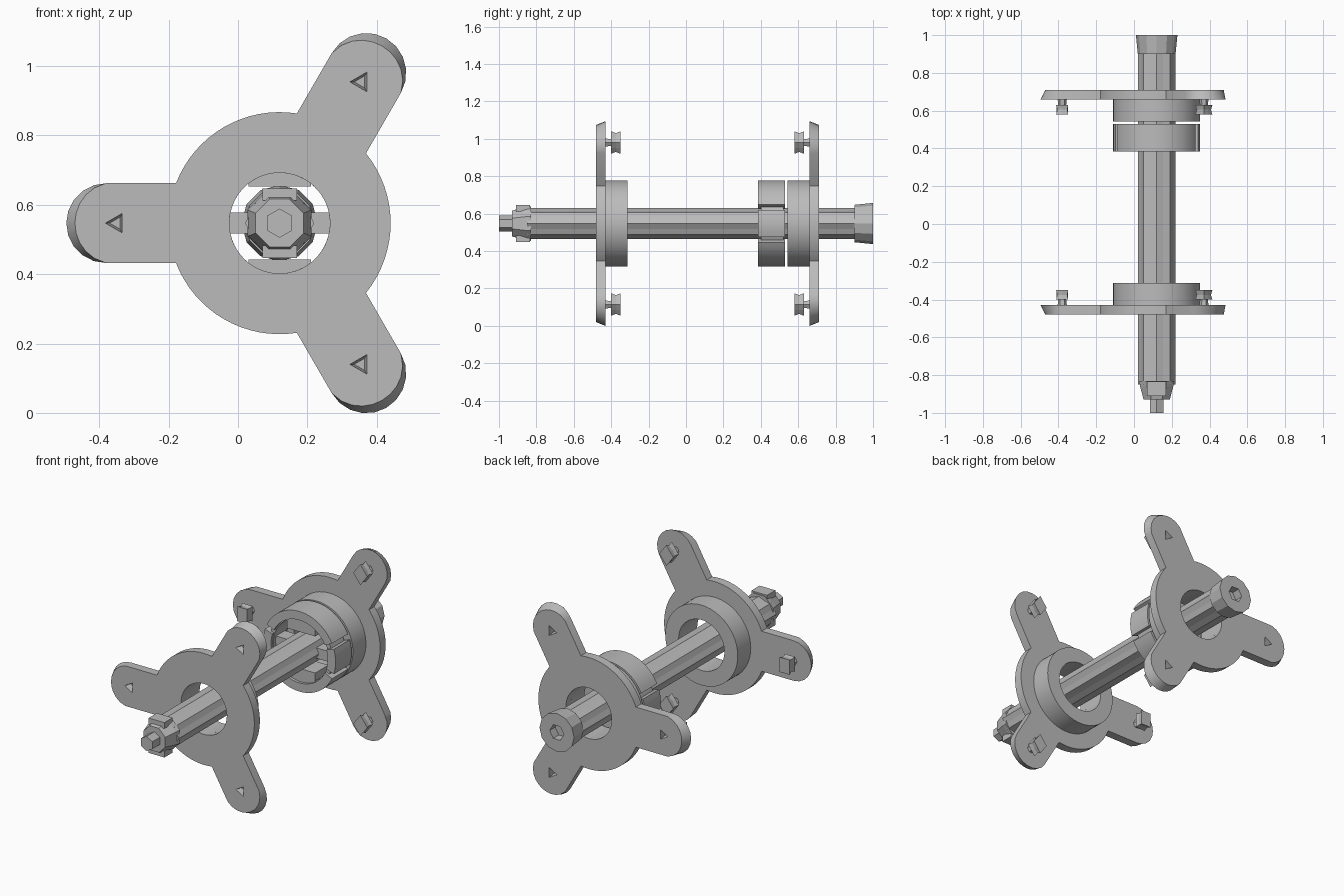
import bpy, bmesh, math
from math import sin, cos, pi, radians

cube = bpy.data.objects.get("Cube")
if cube:
    bpy.data.objects.remove(cube)

CX, CZ = 0.12, 0.547          # position of the shaft axis, which runs along y
ARM_ANGLES = [60, 180, 300]
ARM_REACH, ARM_HALF = 0.5, 0.115
HUB_R, HOLE_R, RING_R = 0.32, 0.145, 0.23

grey = bpy.data.materials.new("plain_grey")
grey.use_nodes = True
colour = (0.5, 0.5, 0.5, 1)
grey.diffuse_color = colour
grey.node_tree.nodes["Principled BSDF"].inputs["Base Color"].default_value = colour


def finish(name, bm, smooth=False):
    bmesh.ops.recalc_face_normals(bm, faces=bm.faces)
    mesh = bpy.data.meshes.new(name)
    bm.to_mesh(mesh)
    bm.free()
    mesh.materials.append(grey)
    ob = bpy.data.objects.new(name, mesh)
    bpy.context.collection.objects.link(ob)
    if smooth:
        bpy.ops.object.select_all(action='DESELECT')
        ob.select_set(True)
        bpy.context.view_layer.objects.active = ob
        bpy.ops.object.shade_smooth_by_angle(angle=radians(20))
    return ob


def bridge(bm, a, b):
    n = len(a)
    for i in range(n):
        bm.faces.new((a[i], a[(i + 1) % n], b[(i + 1) % n], b[i]))


def lathe(name, profile, sides, center=(CX, CZ), flat=(1, 1), turn=0,
          closed=False, smooth=False):
    """Turn (radius, y, odd-point factor) rows about a y axis."""
    bm = bmesh.new()
    loops = []
    for r, y, k in profile:
        loop = []
        for i in range(sides):
            a = radians(turn) + 2 * pi * i / sides
            q = r * (k if i % 2 else 1)
            loop.append(bm.verts.new((center[0] + q * cos(a) * flat[0], y,
                                      center[1] + q * sin(a) * flat[1])))
        loops.append(loop)
    for a, b in zip(loops, loops[1:]):
        bridge(bm, a, b)
    if closed:
        bridge(bm, loops[-1], loops[0])
    else:
        bm.faces.new(loops[0])
        bm.faces.new(loops[-1])
    return finish(name, bm, smooth)


def ring(name, r0, r1, y0, y1):
    rows = [(r0, y0, 1), (r1, y0, 1), (r1, y1, 1), (r0, y1, 1)]
    return lathe(name, rows, 64, closed=True, smooth=True)


def box(name, x, y, z):
    """Box between ranges, x and z measured from the shaft axis."""
    bm = bmesh.new()
    bmesh.ops.create_cube(bm, size=1)
    for v in bm.verts:
        v.co = [lo + (c + 0.5) * (hi - lo) for c, (lo, hi) in zip(v.co, (x, y, z))]
        v.co.x += CX
        v.co.z += CZ
    return finish(name, bm)


def sector(name, r0, r1, y0, y1, start, end, steps):
    """Curved block of a ring between two angles."""
    bm = bmesh.new()
    sections = []
    for i in range(steps + 1):
        a = radians(start + (end - start) * i / steps)
        sections.append([bm.verts.new((CX + r * cos(a), y, CZ + r * sin(a)))
                         for r, y in ((r0, y0), (r1, y0), (r1, y1), (r0, y1))])
    for a, b in zip(sections, sections[1:]):
        bridge(bm, a, b)
    bm.faces.new(sections[0])
    bm.faces.new(sections[-1])
    return finish(name, bm, smooth=True)


def plate_outline(tip_r):
    """Round hub with three round-ended arms, as points about the axis."""
    pts = []
    root = math.degrees(math.asin(ARM_HALF / HUB_R))
    for arm in ARM_ANGLES:
        a = radians(arm)
        for i in range(11):
            t = a - pi / 2 + pi * i / 10
            r = ARM_HALF + (tip_r - ARM_HALF) * max(0, cos(t - a))
            pts.append((ARM_REACH * cos(a) + r * cos(t),
                        ARM_REACH * sin(a) + r * sin(t)))
        for i in range(17):
            t = radians(arm + root + (120 - 2 * root) * i / 16)
            pts.append((HUB_R * cos(t), HUB_R * sin(t)))
    return pts


def plate(name, outer_y, inner_y):
    bm = bmesh.new()
    full, cut = plate_outline(ARM_HALF), plate_outline(0.09)
    hole = [(HOLE_R * x / math.hypot(x, z), HOLE_R * z / math.hypot(x, z))
            for x, z in full]
    loops = [[bm.verts.new((CX + x, y, CZ + z)) for x, z in pts]
             for pts, y in ((hole, outer_y), (cut, outer_y),
                            (full, inner_y), (hole, inner_y))]
    for i in range(4):
        bridge(bm, loops[i], loops[(i + 1) % 4])
    return finish(name, bm, smooth=True)


# Two facing three-armed carriers with collars and studs
for end, outer, inner, d in (("front", -0.48, -0.43, 1), ("back", 0.71, 0.66, -1)):
    carrier = plate(end + "_carrier_plate", outer, inner)
    ring(end + "_carrier_collar", HOLE_R, RING_R, inner - d * 0.005, inner + d * 0.118)
    for n, arm in enumerate(ARM_ANGLES, 1):
        a = radians(arm)

        def spot(r):
            return (CX + r * cos(a), CZ + r * sin(a))

        lathe(f"{end}_stud_stem_{n}", [(0.025, inner - d * 0.005, 1),
              (0.02, inner + d * 0.04, 1)], 6, spot(ARM_REACH))
        lathe(f"{end}_stud_head_{n}", [(0.06, inner + d * 0.03, 0.7),
              (0.05, inner + d * 0.055, 0.8), (0.06, inner + d * 0.08, 0.7)],
              8, spot(ARM_REACH), flat=(0.75, 1), turn=45 if n == 2 else 90)
        # Small three-sided dent in the outer face of the arm
        cutter = lathe("dent_cutter", [(0.036, outer - d * 0.01, 1),
                       (0.02, outer + d * 0.035, 1)], 3, spot(0.47), turn=arm)
        cutter.hide_render = True
        mod = carrier.modifiers.new("dent", 'BOOLEAN')
        mod.operation, mod.object, mod.solver = 'DIFFERENCE', cutter, 'EXACT'
        bpy.context.view_layer.objects.active = carrier
        bpy.ops.object.modifier_apply(modifier=mod.name)
        bpy.data.objects.remove(cutter)

# Fluted shaft, with a socket cap at the back
lathe("shaft", [(0.1, -0.85, 0.9), (0.1, 0.92, 0.9)], 16, flat=(1, 0.82))
lathe("socket_cap", [(0.1, 0.9, 1), (0.11, 1.0, 1), (0.045, 1.0, 0.866),
                     (0.045, 0.95, 0.866)], 12)

# Tapered front nut with two tabs and a hexagonal tip
lathe("front_nut", [(0.1, -0.83, 1), (0.095, -0.86, 1), (0.075, -0.93, 1)],
      8, turn=22.5)
lathe("hex_tip", [(0.042, -1.0, 1), (0.042, -0.92, 1)], 6, turn=30)
for label, s in (("upper", 1), ("lower", -1)):
    box(label + "_nut_tab", (-0.05, 0.05), (-0.91, -0.835), sorted((s * 0.065, s * 0.1)))

# Slotted bearing beside the back carrier
ring("bearing_rim", 0.175, 0.2, 0.4, 0.52)
for label, s, side in (("upper", 1, "left"), ("lower", -1, "right")):
    mid = 90 * s
    sector(label + "_bearing_shell", 0.18, RING_R, 0.385, 0.53, mid - 64, mid + 64, 24)
    box(label + "_bearing_pad", (-0.09, 0.09), (0.4, 0.52), sorted((s * 0.105, s * 0.18)))
    mid = 0 if s == 1 else 180
    sector(side + "_bearing_shell", 0.18, RING_R, 0.385, 0.53, mid - 18, mid + 18, 6)
    box(side + "_bearing_stub", sorted((s * 0.08, s * 0.185)), (0.42, 0.5), (-0.03, 0.03))
